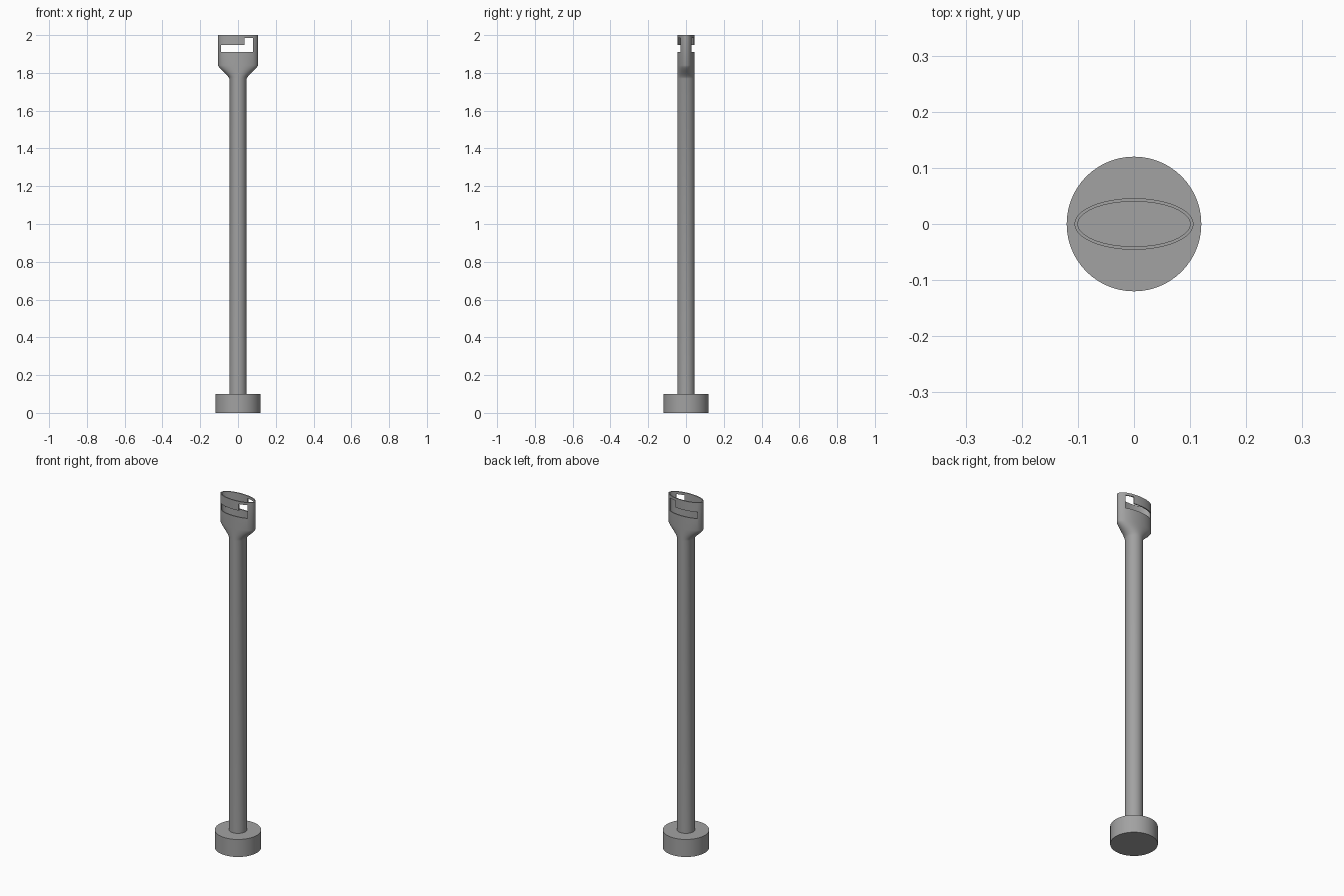
import bpy, bmesh, math

if "Cube" in bpy.data.objects:
    bpy.data.objects.remove(bpy.data.objects["Cube"])

SEG = 64
grey = bpy.data.materials.new("mid grey")
grey.diffuse_color = (0.36, 0.36, 0.36, 1)
grey.use_nodes = True
grey.node_tree.nodes["Principled BSDF"].inputs["Base Color"].default_value = grey.diffuse_color


def finish(bm, name):
    """Turn a bmesh into a grey scene object with outward normals."""
    bmesh.ops.recalc_face_normals(bm, faces=bm.faces)
    mesh = bpy.data.meshes.new(name)
    bm.to_mesh(mesh)
    bm.free()
    mesh.materials.append(grey)
    obj = bpy.data.objects.new(name, mesh)
    bpy.context.collection.objects.link(obj)
    return obj


def loft(name, sections):
    """Skin a closed solid over elliptical sections (half x, half y, z)."""
    bm = bmesh.new()
    rings = []
    for rx, ry, z in sections:
        rings.append([bm.verts.new((rx * math.cos(2 * math.pi * i / SEG),
                                    ry * math.sin(2 * math.pi * i / SEG), z))
                      for i in range(SEG)])
    for a, b in zip(rings, rings[1:]):
        for i in range(SEG):
            j = (i + 1) % SEG
            bm.faces.new((a[i], a[j], b[j], b[i]))
    bm.faces.new(rings[0])
    bm.faces.new(rings[-1])
    return finish(bm, name)


def smooth(obj):
    obj.data.shade_smooth()
    obj.data.set_sharp_from_angle(angle=math.radians(30))


# Round foot
base = loft("base", [(0.12, 0.12, 0), (0.12, 0.12, 0.1)])
smooth(base)

# Round shaft flaring into a hollow elliptical head
R, HX, HY = 0.046, 0.106, 0.046
sections = [(R, R, 0.09)]
STEPS = 8
for k in range(STEPS + 1):
    t = k / STEPS
    s = 0.5 * t + 0.5 * t * t * (3 - 2 * t)
    sections.append((R + (HX - R) * s, R + (HY - R) * s, 1.77 + 0.07 * t))
sections += [(HX, HY, 2.0), (0.1, 0.04, 2.0), (0.1, 0.04, 1.845)]
shaft = loft("shaft_and_head", sections)

# L-shaped slot through the front and back walls of the head
bm = bmesh.new()
outline = [(-0.09, 1.91), (0.08, 1.91), (0.08, 1.985),
           (0.035, 1.985), (0.035, 1.947), (-0.09, 1.947)]
face = bm.faces.new([bm.verts.new((x, -0.1, z)) for x, z in outline])
ext = bmesh.ops.extrude_face_region(bm, geom=[face])
bmesh.ops.translate(bm, vec=(0, 0.2, 0),
                    verts=[v for v in ext["geom"] if isinstance(v, bmesh.types.BMVert)])
cutter = finish(bm, "slot_cutter")
cutter.hide_render = True

cut = shaft.modifiers.new("slot", "BOOLEAN")
cut.operation = "DIFFERENCE"
cut.solver = "EXACT"
cut.object = cutter
bpy.context.view_layer.objects.active = shaft
bpy.ops.object.modifier_apply(modifier=cut.name)
bpy.data.objects.remove(cutter)
smooth(shaft)
